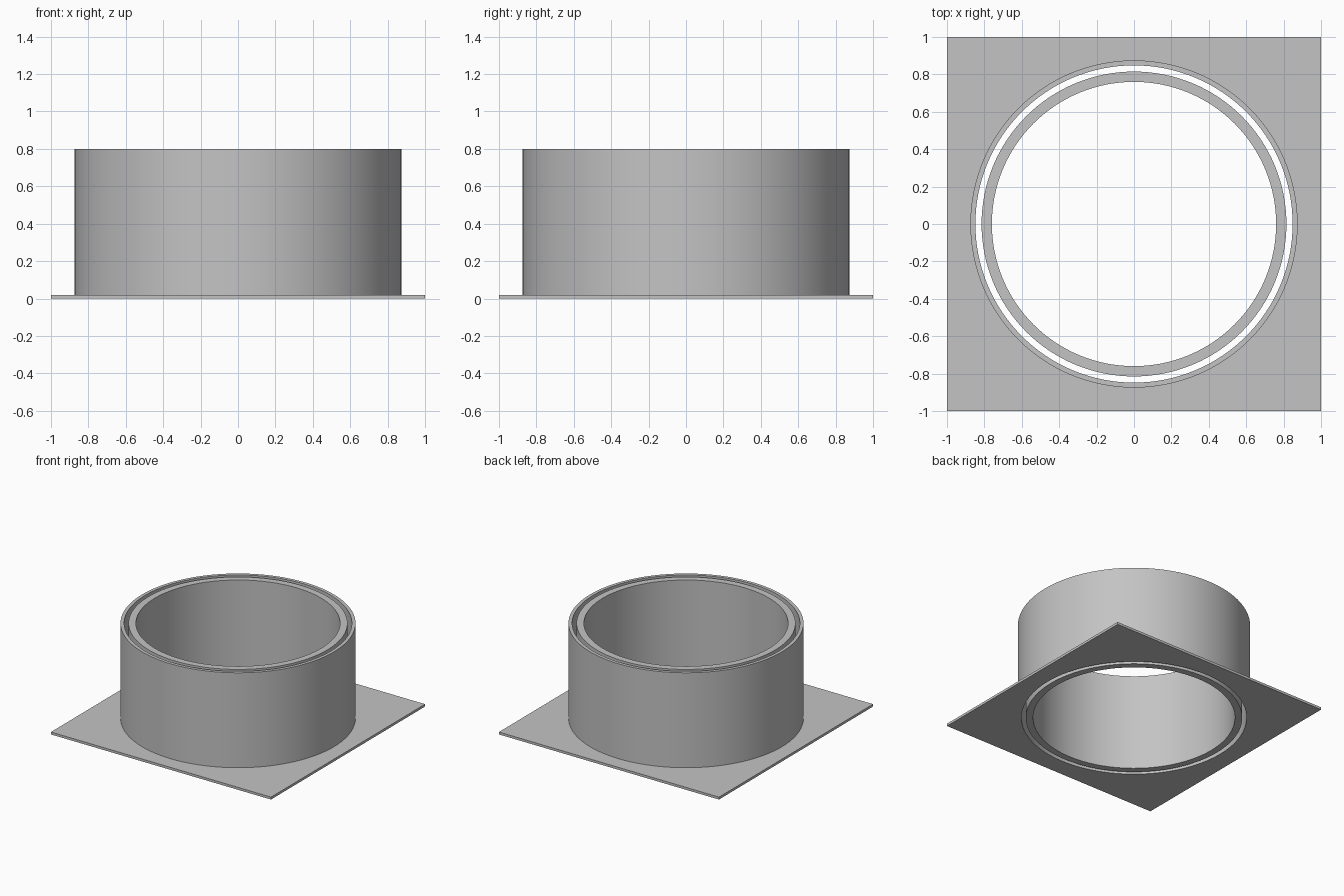
import bpy, bmesh, math

if "Cube" in bpy.data.objects:
    bpy.data.objects.remove(bpy.data.objects["Cube"])

SEGMENTS = 128

grey = bpy.data.materials.new("light_grey")
grey.diffuse_color = (0.55, 0.55, 0.55, 1.0)
grey.use_nodes = True
grey.node_tree.nodes["Principled BSDF"].inputs["Base Color"].default_value = grey.diffuse_color


def circle(radius, z):
    return [(radius * math.cos(a), radius * math.sin(a), z) for a in angles]


def square(half, z):
    # square outline sampled at the same angles, so it bridges cleanly to a circle
    pts = []
    for a in angles:
        c, s = math.cos(a), math.sin(a)
        k = half / max(abs(c), abs(s))
        pts.append((c * k, s * k, z))
    return pts


def loft(name, loops):
    # skin a closed chain of loops into a ring-shaped solid
    bm = bmesh.new()
    rings = [[bm.verts.new(p) for p in loop] for loop in loops]
    for i, low in enumerate(rings):
        high = rings[(i + 1) % len(rings)]
        for j in range(SEGMENTS):
            k = (j + 1) % SEGMENTS
            bm.faces.new((low[j], low[k], high[k], high[j]))
    bmesh.ops.recalc_face_normals(bm, faces=bm.faces)
    mesh = bpy.data.meshes.new(name)
    bm.to_mesh(mesh)
    bm.free()
    mesh.materials.append(grey)
    obj = bpy.data.objects.new(name, mesh)
    bpy.context.collection.objects.link(obj)
    bpy.ops.object.select_all(action='DESELECT')
    obj.select_set(True)
    bpy.context.view_layer.objects.active = obj
    bpy.ops.object.shade_smooth_by_angle(angle=math.radians(30))
    return obj


angles = [2 * math.pi * i / SEGMENTS for i in range(SEGMENTS)]

# Square base plate with the outer sleeve rising from it
loft("flanged_outer_sleeve", [
    circle(0.848, 0.0), square(1.0, 0.0), square(1.0, 0.02),
    circle(0.875, 0.02), circle(0.875, 0.8), circle(0.848, 0.8)])

# Free-standing inner sleeve, separated by a narrow gap
loft("inner_sleeve", [
    circle(0.76, 0.0), circle(0.815, 0.0),
    circle(0.815, 0.8), circle(0.76, 0.8)])
